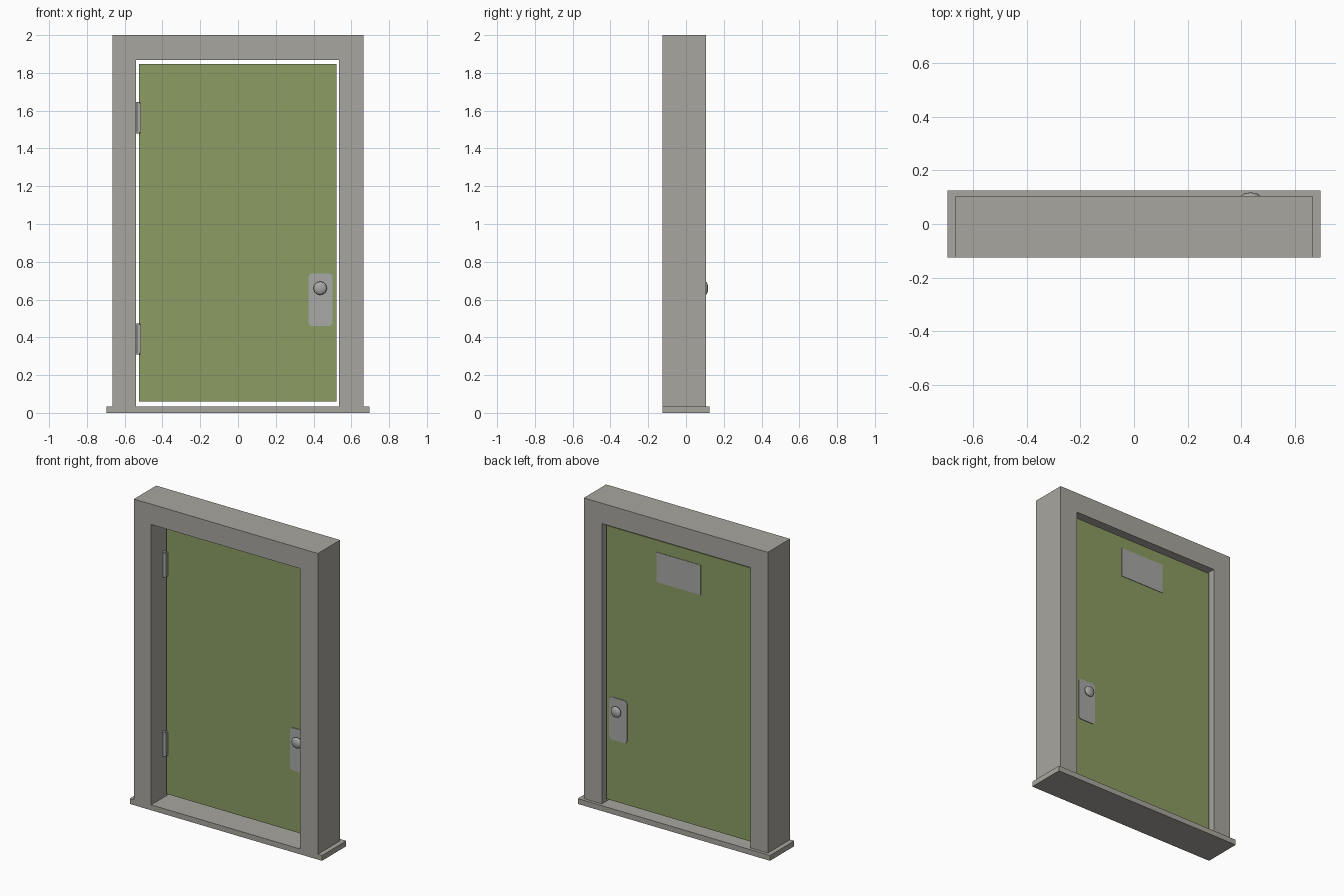
import bpy, bmesh, math
from mathutils import Matrix

if "Cube" in bpy.data.objects:
    bpy.data.objects.remove(bpy.data.objects["Cube"])


def srgb(r, g, b):
    def lin(c):
        c /= 255
        return c / 12.92 if c <= 0.04045 else ((c + 0.055) / 1.055) ** 2.4
    return (lin(r), lin(g), lin(b), 1)


def material(name, rgb):
    m = bpy.data.materials.new(name)
    m.diffuse_color = srgb(*rgb)
    m.use_nodes = True
    m.node_tree.nodes["Principled BSDF"].inputs["Base Color"].default_value = m.diffuse_color
    return m


stone = material("warm grey frame", (168, 166, 159))
green = material("olive green", (139, 156, 99))
metal = material("light metal grey", (168, 168, 166))


def finish(name, bm, mat, smooth=False):
    bmesh.ops.recalc_face_normals(bm, faces=bm.faces)
    for f in bm.faces:
        f.smooth = smooth
    me = bpy.data.meshes.new(name)
    bm.to_mesh(me)
    bm.free()
    me.materials.append(mat)
    ob = bpy.data.objects.new(name, me)
    bpy.context.collection.objects.link(ob)
    return ob


def extrude_xz(name, pts, y0, y1, mat):
    """Outline in the xz plane, extruded from y0 to y1."""
    bm = bmesh.new()
    face = bm.faces.new([bm.verts.new((x, y0, z)) for x, z in pts])
    ext = bmesh.ops.extrude_face_region(bm, geom=[face])
    for v in ext["geom"]:
        if isinstance(v, bmesh.types.BMVert):
            v.co.y = y1
    return finish(name, bm, mat)


def rect(x0, x1, z0, z1):
    return [(x0, z0), (x1, z0), (x1, z1), (x0, z1)]


def rounded(x0, x1, z0, z1, r, n=4):
    pts = []
    for cx, cz, a in ((x1 - r, z0 + r, -90), (x1 - r, z1 - r, 0),
                      (x0 + r, z1 - r, 90), (x0 + r, z0 + r, 180)):
        for i in range(n + 1):
            t = math.radians(a + 90 * i / n)
            pts.append((cx + r * math.cos(t), cz + r * math.sin(t)))
    return pts


def cylinder(name, loc, radius, length, axis, mat, sides=12):
    bm = bmesh.new()
    rot = Matrix.Rotation(math.pi / 2, 4, 'X') if axis == 'Y' else Matrix()
    bmesh.ops.create_cone(bm, cap_ends=True, segments=sides, radius1=radius,
                          radius2=radius, depth=length,
                          matrix=Matrix.Translation(loc) @ rot)
    return finish(name, bm, mat)


DOOR_F, DOOR_B = 0.01, 0.075

# Sill and surrounding frame
extrude_xz("sill", rect(-0.695, 0.695, 0, 0.035), -0.125, 0.125, stone)
extrude_xz("door_frame", [(-0.665, 0.035), (-0.54, 0.035), (-0.54, 1.867),
                          (0.535, 1.867), (0.535, 0.035), (0.665, 0.035),
                          (0.665, 2), (-0.665, 2)], -0.125, 0.105, stone)

# Door leaf
extrude_xz("door", rect(-0.525, 0.522, 0.06, 1.847), DOOR_F, DOOR_B, green)

# Blank sign plate on the back
extrude_xz("sign_plate", rect(-0.16, 0.16, 1.575, 1.77), DOOR_B, DOOR_B + 0.003, metal)

# Lock plates and knobs on both sides
for side, y, d in (("front", DOOR_F, -1), ("back", DOOR_B, 1)):
    extrude_xz(side + "_lock_plate", rounded(0.372, 0.50, 0.46, 0.738, 0.02),
               y, y + d * 0.004, metal)
    cylinder(side + "_knob_stem", (0.435, y + d * 0.012, 0.66), 0.017, 0.024, 'Y', metal)
    bm = bmesh.new()
    bmesh.ops.create_uvsphere(
        bm, u_segments=12, v_segments=8, radius=0.036,
        matrix=Matrix.Translation((0.435, y + d * 0.027, 0.66))
        @ Matrix.Diagonal((1, 0.42, 1, 1)) @ Matrix.Rotation(math.pi / 2, 4, 'X'))
    finish(side + "_knob", bm, metal, smooth=True)

# Hinges: barrel plus leaf on the door
for label, z0, z1 in (("lower", 0.31, 0.472), ("upper", 1.48, 1.645)):
    cylinder(label + "_hinge_barrel", (-0.53, 0.0, (z0 + z1) / 2), 0.011,
             z1 - z0, 'Z', metal)
    extrude_xz(label + "_hinge_leaf", rect(-0.535, -0.513, z0 + 0.004, z1 - 0.004),
               -0.012, DOOR_F, metal)
